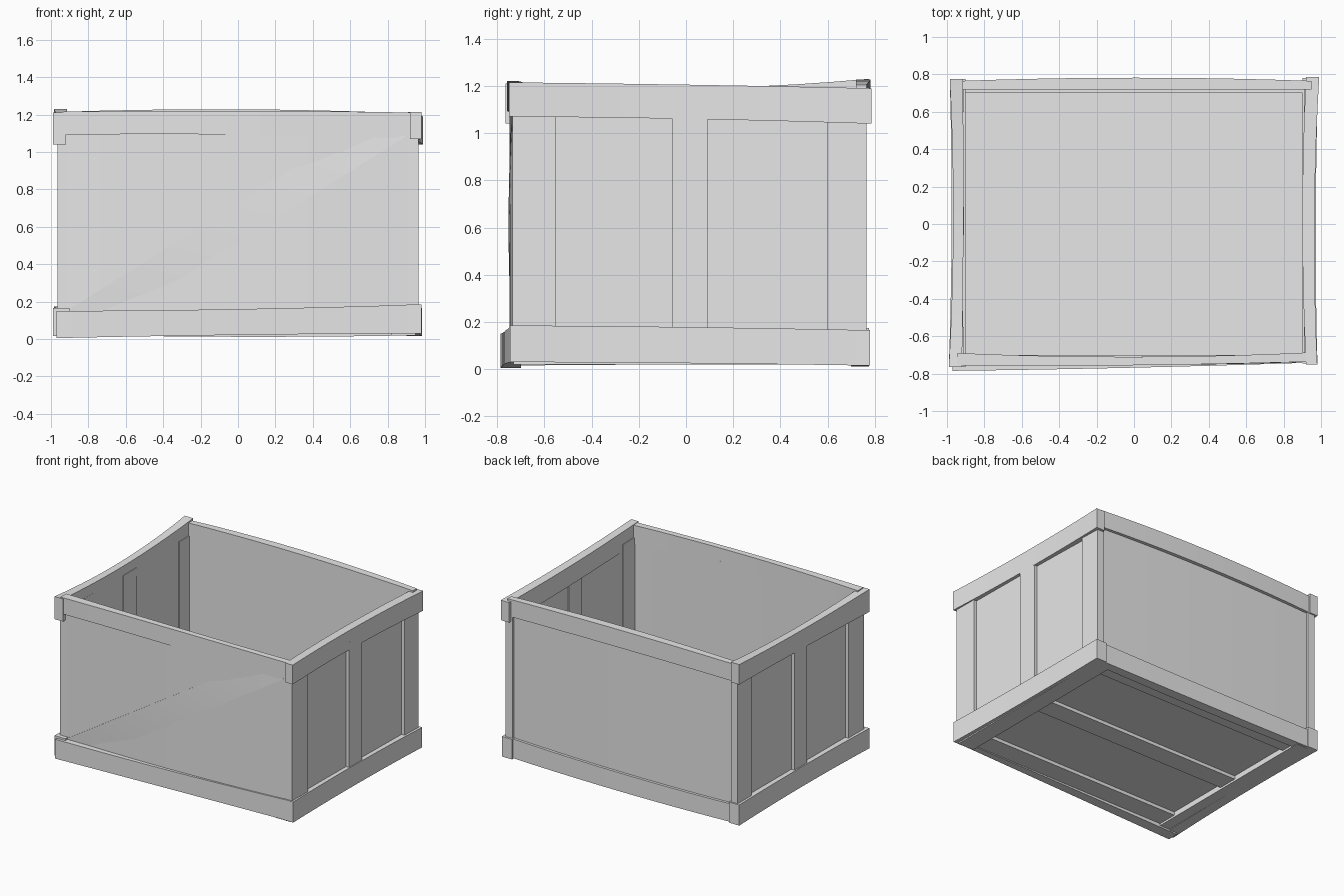
import bpy
import bmesh

cube = bpy.data.objects.get("Cube")
if cube:
    bpy.data.objects.remove(cube, do_unlink=True)

grey = bpy.data.materials.new("plain grey")
grey.use_nodes = True
grey.diffuse_color = (0.8, 0.8, 0.8, 1)
grey.node_tree.nodes["Principled BSDF"].inputs["Base Color"].default_value = (0.8, 0.8, 0.8, 1)


def bend(value, t):
    """A number stays fixed; three numbers give a curve through start, middle and end."""
    if not isinstance(value, tuple):
        return value
    a, b, c = value
    return a * (1 - t) * (1 - 2 * t) + 4 * b * t * (1 - t) + c * t * (2 * t - 1)


def board(name, along, x, y, z, steps=10):
    """A rectangular board lofted along one axis, with bounds that may bow."""
    bounds = [x, y, z]
    u, v = (along + 1) % 3, (along + 2) % 3
    bm = bmesh.new()
    rings = []
    for i in range(steps + 1):
        t = i / steps
        ring = []
        for su, sv in ((0, 0), (1, 0), (1, 1), (0, 1)):
            co = [0, 0, 0]
            co[along] = bounds[along][0] + t * (bounds[along][1] - bounds[along][0])
            co[u] = bend(bounds[u][su], t)
            co[v] = bend(bounds[v][sv], t)
            ring.append(bm.verts.new(co))
        rings.append(ring)
    for a, b in zip(rings, rings[1:]):
        for k in range(4):
            n = (k + 1) % 4
            bm.faces.new((a[k], a[n], b[n], b[k]))
    bm.faces.new(rings[0][::-1])
    bm.faces.new(rings[-1])
    bmesh.ops.recalc_face_normals(bm, faces=bm.faces)
    mesh = bpy.data.meshes.new(name)
    bm.to_mesh(mesh)
    bm.free()
    mesh.materials.append(grey)
    ob = bpy.data.objects.new(name, mesh)
    bpy.context.collection.objects.link(ob)
    bpy.ops.object.select_all(action="DESELECT")
    ob.select_set(True)
    bpy.context.view_layer.objects.active = ob
    bpy.ops.object.shade_smooth_by_angle(angle=0.5)
    return ob


X, Y, Z = 0, 1, 2

# Side rails
board("left_top_rail", Y, ((0.92, 0.90, 0.92), (0.98, 0.965, 0.99)), (-0.75, 0.785),
      ((1.07, 1.06, 1.04), (1.215, 1.205, 1.19)))
board("right_top_rail", Y, ((-0.99, -0.967, -0.985), (-0.92, -0.912, -0.915)), (-0.765, 0.775),
      ((1.04, 1.05, 1.08), (1.21, 1.19, 1.23)))
board("left_bottom_rail", Y, (0.90, (0.98, 0.972, 0.985)), (-0.745, 0.78),
      ((0.03, 0.025, 0.015), (0.185, 0.178, 0.165)))
board("right_bottom_rail", Y, ((-0.99, -0.975, -0.985), -0.90), (-0.765, 0.775),
      ((0.015, 0.02, 0.02), (0.165, 0.17, 0.175)))

# Front and back rails
board("front_top_rail", X, (-0.945, 0.975), ((-0.757, -0.755, -0.735), (-0.69, -0.71, -0.685)),
      ((1.092, 1.093, 1.07), (1.215, 1.22, 1.21)))
board("front_bottom_rail", X, (-0.97, 0.98), ((-0.785, -0.768, -0.74), -0.70),
      ((0.005, 0.022, 0.03), (0.15, 0.16, 0.185)))
board("back_top_rail", X, (-0.93, 0.95), (0.72, (0.765, 0.782, 0.765)),
      ((1.085, 1.095, 1.075), (1.215, 1.228, 1.205)))
board("back_bottom_rail", X, (-0.96, 0.96), (0.70, (0.765, 0.775, 0.765)),
      ((0.025, 0.012, 0.02), (0.16, 0.15, 0.165)))

# Front and back panels with the diagonal brace
board("front_panel", X, (-0.94, 0.94), ((-0.732, -0.748, -0.732), (-0.695, -0.71, -0.69)), (0.06, 1.12))
board("front_brace", Z, ((-0.93, -0.185, 0.56), (-0.60, 0.15, 0.90)),
      ((-0.738, -0.752, -0.738), -0.715), (0.14, 1.085))
board("back_panel", X, (-0.94, 0.94), (0.72, (0.745, 0.755, 0.745)), (0.06, 1.12))

# Side panels with three upright planks each
planks = {"front": (-0.735, -0.55), "middle": (-0.06, 0.092), "back": (0.60, 0.765)}
for side, s in (("left", 1), ("right", -1)):
    def across(a, b):
        return (a, b) if s > 0 else (-b, -a)
    board(side + "_panel", Y, across(0.915, 0.94), (-0.72, 0.74), (0.06, 1.12))
    for place, span in planks.items():
        board(f"{side}_{place}_plank", Z, across(0.908, 0.965), span, (0.06, 1.12))
    # Strips below the floor ends
    board(side + "_floor_strip", Y, across(0.82, 0.95), (-0.73, 0.75), (0.02, 0.09))

# Floor with lengthwise battens
board("floor_panel", X, (-0.94, 0.94), (-0.72, 0.74), (0.06, 0.088))
for place, span in planks.items():
    low, high = max(span[0], -0.72), min(span[1], 0.74)
    board(place + "_floor_batten", X, (-0.90, 0.90), (low, high), (0.035, 0.08))
